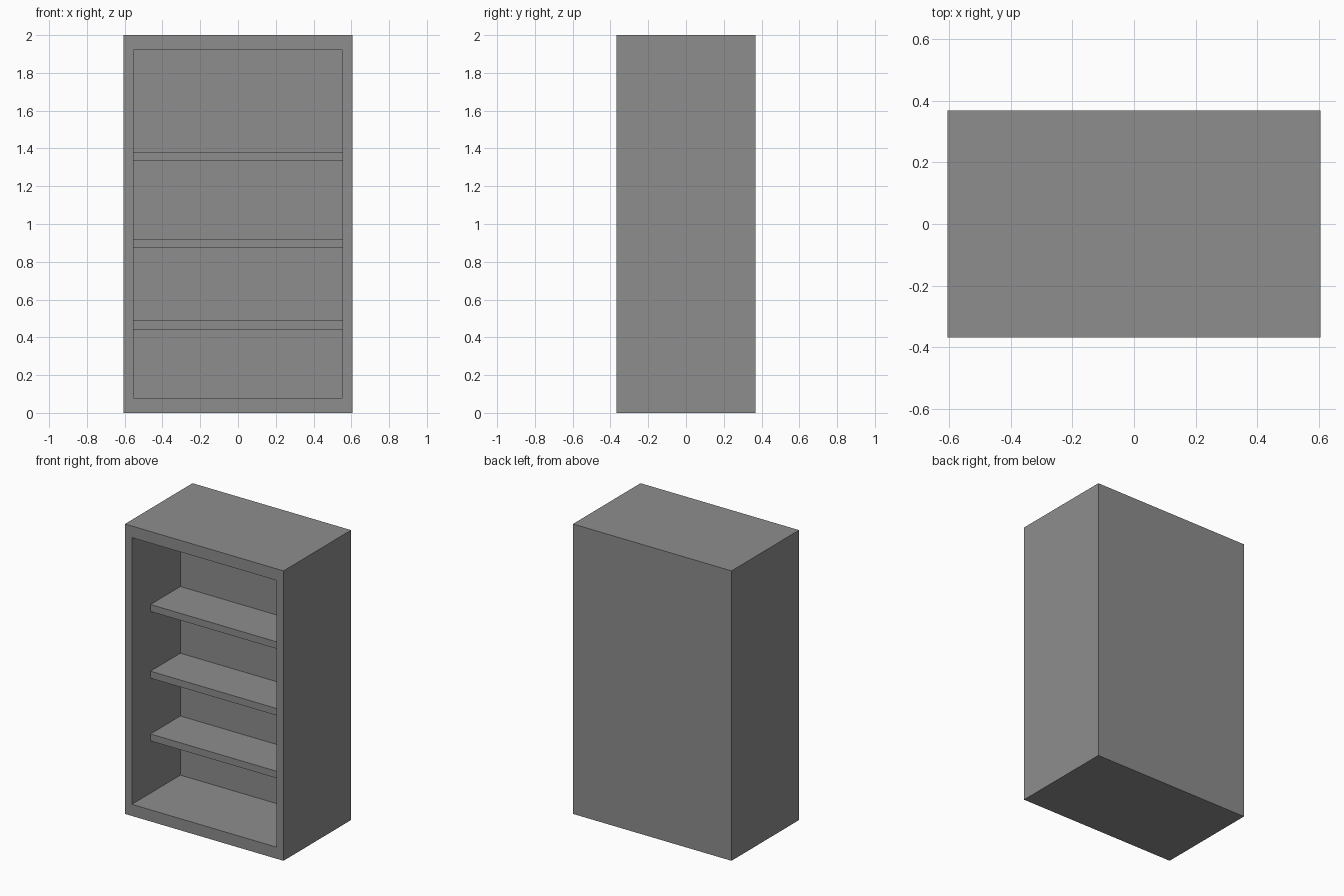
import bpy
import bmesh
from mathutils import Vector

if "Cube" in bpy.data.objects:
    bpy.data.objects.remove(bpy.data.objects["Cube"])

W, D, H = 1.21, 0.736, 2.0        # outer size
IN_W, IN_Z0, IN_Z1 = 1.104, 0.08, 1.92  # opening
BACK_Y = 0.16                     # inner back wall
SHELF_FRONT = -0.165
SHELF_T = 0.048

grey = bpy.data.materials.new("plain_grey")
grey.diffuse_color = (0.27, 0.27, 0.27, 1)
grey.use_nodes = True
grey.node_tree.nodes["Principled BSDF"].inputs["Base Color"].default_value = grey.diffuse_color


def add_object(name, bm):
    bmesh.ops.recalc_face_normals(bm, faces=bm.faces)
    mesh = bpy.data.meshes.new(name)
    bm.to_mesh(mesh)
    bm.free()
    mesh.materials.append(grey)
    obj = bpy.data.objects.new(name, mesh)
    bpy.context.collection.objects.link(obj)
    return obj


def box(lo, hi):
    bm = bmesh.new()
    bmesh.ops.create_cube(bm, size=1)
    lo, hi = Vector(lo), Vector(hi)
    for v in bm.verts:
        v.co = (lo + hi) / 2 + v.co * (hi - lo)
    return bm


# Cabinet body: a box whose front is inset and pushed in to form the cavity
bm = box((-W / 2, -D / 2, 0), (W / 2, D / 2, H))
bm.normal_update()
front = min(bm.faces, key=lambda f: f.calc_center_median().y)
bmesh.ops.inset_region(bm, faces=[front], thickness=0.05)
for v in front.verts:
    v.co.x = IN_W / 2 if v.co.x > 0 else -IN_W / 2
    v.co.z = IN_Z1 if v.co.z > H / 2 else IN_Z0
cavity = bmesh.ops.extrude_discrete_faces(bm, faces=[front])["faces"][0]
for v in cavity.verts:
    v.co.y = BACK_Y
add_object("cabinet_body", bm)

# Shelves
for i, z in enumerate((0.44, 0.873, 1.333)):
    add_object(f"shelf_{i + 1}",
               box((-IN_W / 2, SHELF_FRONT, z), (IN_W / 2, BACK_Y, z + SHELF_T)))
